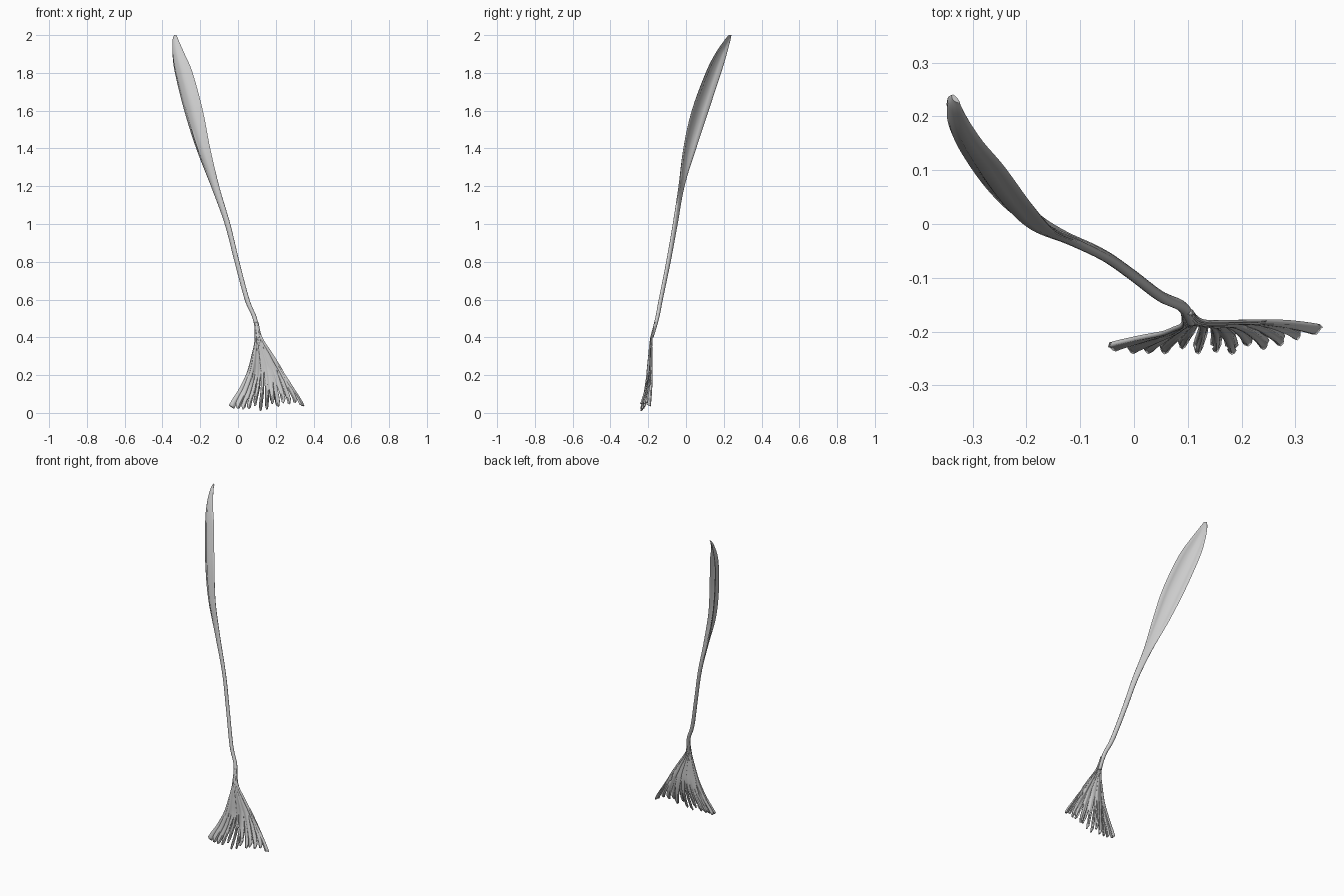
import bpy, bmesh, math, random
from mathutils import Vector

if "Cube" in bpy.data.objects:
    bpy.data.objects.remove(bpy.data.objects["Cube"])

random.seed(4)


def spline(rows, t):
    """Catmull-Rom through rows, t from 0 to 1."""
    s = min(max(t, 0), 1) * (len(rows) - 1)
    i = min(int(s), len(rows) - 2)
    f = s - i
    p = [rows[min(max(i + k, 0), len(rows) - 1)] for k in (-1, 0, 1, 2)]
    return [0.5 * (2 * b + (c - a) * f + (2 * a - 5 * b + 4 * c - d) * f * f
                   + (3 * b - a - 3 * c + d) * f ** 3) for a, b, c, d in zip(*p)]


def finish(bm, name):
    bmesh.ops.recalc_face_normals(bm, faces=bm.faces)
    me = bpy.data.meshes.new(name)
    bm.to_mesh(me)
    bm.free()
    ob = bpy.data.objects.new(name, me)
    bpy.context.collection.objects.link(ob)
    for o in bpy.context.selected_objects:
        o.select_set(False)
    ob.select_set(True)
    bpy.context.view_layer.objects.active = ob
    bpy.ops.object.shade_smooth_by_angle(angle=math.radians(50))
    return ob


# Stem and blade: z, x left, x right, y of right edge, y of left edge, cupping, half thickness
STEM = [
    (0.40, 0.096, 0.116, -0.183, -0.178, 0.000, 0.009),
    (0.50, 0.078, 0.100, -0.158, -0.148, 0.000, 0.010),
    (0.60, 0.036, 0.060, -0.140, -0.127, 0.000, 0.010),
    (0.80, -0.017, 0.006, -0.102, -0.084, 0.000, 0.010),
    (1.00, -0.069, -0.042, -0.067, -0.046, 0.002, 0.010),
    (1.20, -0.142, -0.100, -0.035, -0.008, 0.007, 0.009),
    (1.40, -0.218, -0.146, -0.012, 0.056, 0.022, 0.009),
    (1.60, -0.282, -0.184, 0.034, 0.122, 0.028, 0.009),
    (1.80, -0.333, -0.238, 0.108, 0.187, 0.027, 0.008),
    (1.90, -0.346, -0.281, 0.157, 0.216, 0.020, 0.007),
    (1.97, -0.346, -0.313, 0.203, 0.234, 0.008, 0.006),
    (2.00, -0.338, -0.325, 0.226, 0.240, 0.001, 0.004),
]
bm = bmesh.new()
rings, SIDES, STEPS = [], 20, 70
for i in range(STEPS + 1):
    z, xl, xr, yr, yl, sag, th = spline(STEM, i / STEPS)
    left, right = Vector((xl, yl, z)), Vector((xr, yr, z))
    mid, half = (left + right) / 2, (right - left) / 2
    n = Vector((half.y, -half.x, 0)).normalized()
    ring = []
    for k in range(SIDES):
        a = 2 * math.pi * k / SIDES
        c, s = math.cos(a), math.sin(a)
        ripple = 0.12 * sag * math.sin(9 * c + z * 3)
        ring.append(bm.verts.new(mid + half * c + n * (sag * (1 - c * c) + th * s + ripple)))
    rings.append(ring)
for a, b in zip(rings, rings[1:]):
    for k in range(SIDES):
        j = (k + 1) % SIDES
        bm.faces.new((a[k], a[j], b[j], b[k]))
bm.faces.new(rings[0])
bm.faces.new(rings[-1])
finish(bm, "stem_and_blade")

# Fan outline: x left, x right, y, downward from the stem in equal steps
FAN = [(0.087, 0.108, -0.163), (0.090, 0.128, -0.183), (0.072, 0.185, -0.187),
       (0.047, 0.243, -0.189), (0.004, 0.298, -0.192), (-0.047, 0.348, -0.198)]
# Across the fan: bottom z, sideways bend in y at the hem, frill curl
HEM = [(0.035, -0.036, 0.000), (0.006, -0.030, 0.006), (0.012, 0.000, 0.028),
       (0.008, 0.012, 0.045), (0.012, 0.004, 0.034), (0.022, -0.002, 0.026),
       (0.030, 0.004, 0.030), (0.045, 0.016, 0.030), (0.035, 0.014, 0.008)]
FINGERS, COLS, ROWS = 13, 6, 28
bm = bmesh.new()
slits = [0] + [random.uniform(0.62, 0.86) for _ in range(FINGERS - 1)] + [0]
gaps = [0] + [random.uniform(0.12, 0.3) for _ in range(FINGERS - 1)] + [0]
slits[6], gaps[6] = 0.58, 0.36
for f in range(FINGERS):
    short = random.uniform(0.0, 0.028) if 0 < f < FINGERS - 1 else 0
    curl = random.uniform(-0.006, 0.006)
    grid = []
    for r in range(ROWS + 1):
        v = r / ROWS
        xl, xr, y0 = spline(FAN, v)
        # each side of a finger narrows once below its slit
        lo, hi = [gaps[k] * max(0, (v - slits[k]) / (1 - slits[k])) ** 0.7 if slits[k] else 0
                  for k in (f, f + 1)]
        row = []
        for c in range(COLS + 1):
            t = c / COLS
            u = (f + lo + (1 - lo - hi) * t) / FINGERS
            zb, bend, frill = spline(HEM, u)
            # ragged rounded finger tip
            zb += short + 0.022 * abs(2 * t - 1) ** 3 * (0 < f < FINGERS - 1)
            zb += random.uniform(0, 0.006) * (r == ROWS)
            low = max(0, (v - 0.55) / 0.45)
            y = y0 + bend * v ** 1.5 - frill * low ** 1.6
            y += low * (curl + 0.005 * math.cos(2 * math.pi * t)) if low else 0
            y += 0.002 * v * math.sin(u * 40)
            if c in (0, COLS) and v < max(slits[f], 0.01) and v < max(slits[f + 1], 0.01):
                low = 0
            z = 0.48 + (zb - 0.48) * v
            row.append(bm.verts.new((xl + (xr - xl) * u, y, z)))
        grid.append(row)
    # weld to the neighbouring finger above the slit
    if f:
        for r in range(ROWS + 1):
            if r / ROWS <= slits[f]:
                grid[r][0].co = edge[r].co
    edge = [row[-1] for row in grid]
    for a, b in zip(grid, grid[1:]):
        for c in range(COLS):
            bm.faces.new((a[c], a[c + 1], b[c + 1], b[c]))
bmesh.ops.remove_doubles(bm, verts=bm.verts, dist=0.0001)
fan = finish(bm, "fringed_fan")
solid = fan.modifiers.new("thickness", 'SOLIDIFY')
solid.thickness = 0.009
solid.offset = 0
